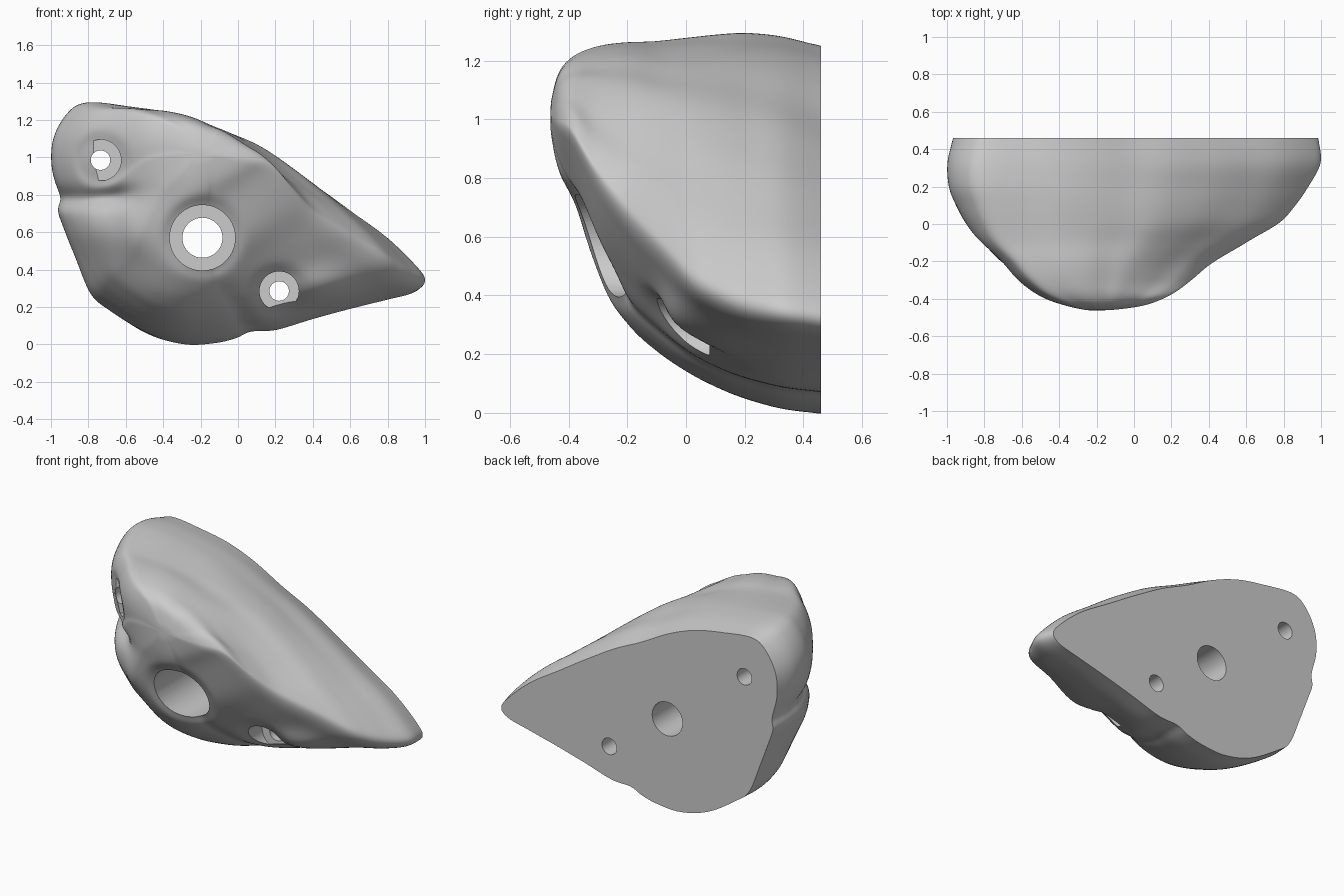
import bpy, bmesh, math
from mathutils import Vector, noise

if "Cube" in bpy.data.objects:
    bpy.data.objects.remove(bpy.data.objects["Cube"])

# Front silhouette (x, z), clockwise from the top left
OUTLINE = [(-.82, 1.29), (-.6, 1.27), (-.4, 1.24), (-.2, 1.18), (0, 1.09), (.2, 1.0),
           (.4, .87), (.6, .72), (.8, .57), (.95, .42), (1.0, .34), (.95, .285),
           (.8, .245), (.6, .195), (.4, .14), (.2, .08), (.06, .07), (-.02, .035),
           (-.13, .008), (-.3, 0), (-.5, .055), (-.7, .18), (-.8, .27), (-.88, .47),
           (-.94, .63), (-.97, .72), (-.965, .8), (-1.0, .95), (-.99, 1.1), (-.92, 1.23)]

# Depth slices: y, x min, x max, z min, z max, push on the upper right edge, rise of the right tip
SLICES = [(.46, -.965, .985, 0, 1.25, -.055, 0), (.33, -.995, 1.0, .015, 1.28, -.02, 0),
          (.2, -.985, .93, .05, 1.29, .005, 0), (.1, -.95, .86, .09, 1.285, .025, .01),
          (0, -.90, .77, .14, 1.275, .035, .03), (-.1, -.83, .60, .20, 1.265, .035, .09),
          (-.2, -.72, .43, .285, 1.26, .03, .14), (-.3, -.62, .31, .43, 1.245, .015, .155),
          (-.385, -.50, .18, .68, 1.215, 0, .13), (-.437, -.36, .05, .83, 1.16, 0, .07),
          (-.462, -.25, -.12, .97, 1.06, 0, .02)]

# Holes: x, z, bore radius, counterbore radius, y of the counterbore floor
HOLES = [(-.19, .57, .107, .175, .10), (-.735, .985, .052, .11, -.13), (.22, .285, .052, .105, .08)]


def spline(pts, steps, closed):
    pts = [Vector(p) for p in pts]
    n, out = len(pts), []
    get = (lambda i: pts[i % n]) if closed else (lambda i: pts[max(0, min(n - 1, i))])
    for i in range(n if closed else n - 1):
        a, b, c, d = (get(i + k) for k in (-1, 0, 1, 2))
        for s in range(steps):
            t = s / steps
            out.append(.5 * (2 * b + (c - a) * t + (2 * a - 5 * b + 4 * c - d) * t * t
                             + (3 * b - a - 3 * c + d) * t ** 3))
    return out if closed else out + [pts[-1]]


def bell(d, width):
    return math.exp(-(d / width) ** 2)


def sculpt(p):
    """Groove, lobe and lower swell, softened hole rims and hand-shaped unevenness."""
    front = max(0, min(1, (.46 - p.y) / .25))
    # finger groove on the left with a soft lobe under it
    side = 1 / (1 + math.exp((p.x + .58) / .05))
    groove = side * front * bell(p.z - .785 - .03 * (p.x + .7), .05)
    lobe = front * bell(p.x + .72, .2) * bell(p.z - .6, .13)
    swell = front * bell(p.x - .45, .17) * bell(p.z - .29, .11)
    p += Vector((.3, .85, 0)) * .075 * groove
    p += Vector((-.2, -1, 0)) * .05 * lobe + Vector((0, -.06, 0)) * swell
    # rims
    for x, z, _, r, _ in HOLES:
        d = math.hypot(p.x - x, p.z - z)
        if p.y < .3:
            p.y += .025 * bell(max(0, d - r), .03)
    # unevenness
    n = noise.noise_vector(p * 3.2)
    return p + Vector((n.x, n.y, n.z)) * .008 * front


def build_body():
    bm = bmesh.new()
    ring = spline(OUTLINE, 7, True)
    rings = []
    for y, x0, x1, z0, z1, push, rise in spline(SLICES, 9, False):
        row = []
        for q in ring:
            u = (q.x + 1) / 2
            x = x0 + u * (x1 - x0)
            z = z0 + q.y / 1.29 * (z1 - z0) + rise * u * u
            # bulge of the upper right edge
            upper = bell(q.x - .2, .52) / (1 + math.exp(-(q.y - .42) / .05))
            row.append(bm.verts.new(sculpt(Vector((x + .5 * push * upper, y,
                                                   z + .85 * push * upper)))))
        rings.append(row)
    n = len(ring)
    for a, b in zip(rings, rings[1:]):
        for i in range(n):
            j = (i + 1) % n
            bm.faces.new((a[i], a[j], b[j], b[i]))
    # flat back and the small front cap
    bm.faces.new(rings[0])
    tip = bm.verts.new((-.19, -.466, 1.02))
    for i in range(n):
        bm.faces.new((rings[-1][i], rings[-1][(i + 1) % n], tip))
    # relax the front so the slices blend together
    loose = [v for row in rings[3:] for v in row] + [tip]
    for _ in range(5):
        bmesh.ops.smooth_vert(bm, verts=loose, factor=.5, use_axis_x=True, use_axis_y=True, use_axis_z=True)
    bmesh.ops.recalc_face_normals(bm, faces=bm.faces)
    return make_object("climbing_hold", bm)


def make_object(name, bm):
    me = bpy.data.meshes.new(name)
    bm.to_mesh(me)
    bm.free()
    ob = bpy.data.objects.new(name, me)
    bpy.context.collection.objects.link(ob)
    return ob


def stepped_cutter(x, z, r, big, floor):
    """Bolt bore with a wider counterbore in front, as one turned profile."""
    bm = bmesh.new()
    sides, rows = 64, []
    for rad, y in ((big, -.8), (big, floor), (r, floor), (r, .8)):
        rows.append([bm.verts.new((x + rad * math.cos(k * math.tau / sides), y,
                                   z + rad * math.sin(k * math.tau / sides))) for k in range(sides)])
    for a, b in zip(rows, rows[1:]):
        for i in range(sides):
            j = (i + 1) % sides
            bm.faces.new((a[i], a[j], b[j], b[i]))
    bm.faces.new(rows[0])
    bm.faces.new(rows[-1])
    bmesh.ops.recalc_face_normals(bm, faces=bm.faces)
    ob = make_object("hole_cutter", bm)
    ob.hide_render = True
    return ob


body = build_body()
bpy.context.view_layer.objects.active = body
body.select_set(True)

# bolt hole and two screw holes
for hole in HOLES:
    cutter = stepped_cutter(*hole)
    mod = body.modifiers.new("hole", 'BOOLEAN')
    mod.operation, mod.solver, mod.object = 'DIFFERENCE', 'EXACT', cutter
    bpy.ops.object.modifier_apply(modifier=mod.name)
    bpy.data.objects.remove(cutter)

bpy.ops.object.shade_smooth_by_angle(angle=math.radians(40))
